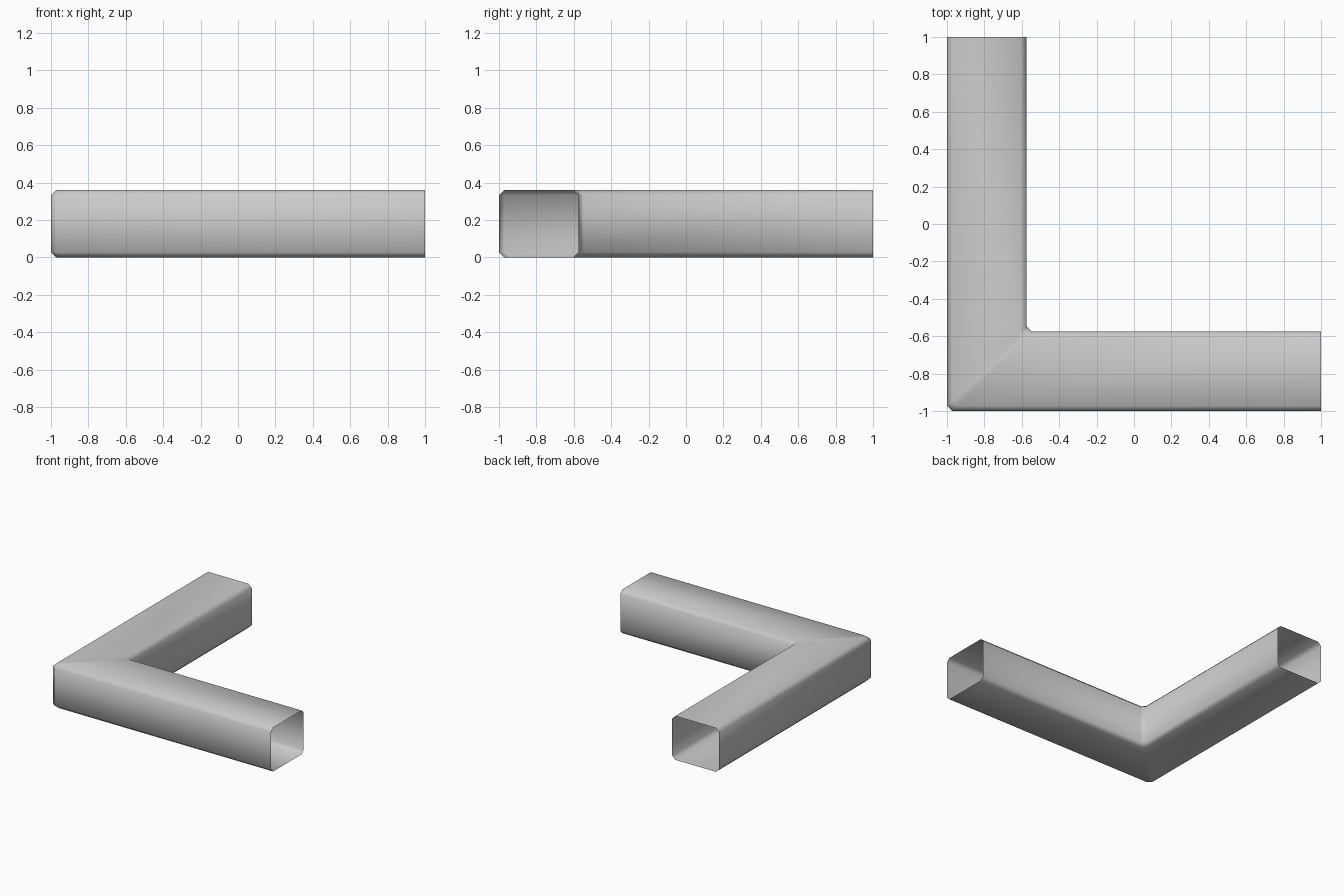
import bpy
import bmesh

cube = bpy.data.objects.get("Cube")
if cube:
    bpy.data.objects.remove(cube, do_unlink=True)

WIDTH, HEIGHT, BEVEL = 0.425, 0.36, 0.028

# Plain grey metal
grey = bpy.data.materials.new("grey metal")
grey.use_nodes = True
colour = (0.6, 0.6, 0.6, 1)
grey.diffuse_color = colour
grey.node_tree.nodes["Principled BSDF"].inputs["Base Color"].default_value = colour

# Cross-section: bevelled rectangle as (distance from outer wall, height)
w, h, b = WIDTH, HEIGHT, BEVEL
profile = [(b, 0), (w - b, 0), (w, b), (w, h - b),
           (w - b, h), (b, h), (0, h - b), (0, b)]

# Stations along the duct: two open ends and the bevelled elbow between them
stations = [
    lambda d: (1, d - 1),
    lambda d: (d - 1 + BEVEL, d - 1),
    lambda d: (d - 1, d - 1 + BEVEL),
    lambda d: (d - 1, 1),
]

# Sweep the section through the stations, leaving both ends open
bm = bmesh.new()
rings = [[bm.verts.new((*place(d), z)) for d, z in profile] for place in stations]
count = len(profile)
for near, far in zip(rings, rings[1:]):
    for i in range(count):
        j = (i + 1) % count
        bm.faces.new((near[i], near[j], far[j], far[i]))
bmesh.ops.recalc_face_normals(bm, faces=bm.faces)

# Make sure the walls face outward: the lowest faces must point down
bottom = min(bm.faces, key=lambda f: f.calc_center_median().z)
if bottom.normal.z > 0:
    bmesh.ops.reverse_faces(bm, faces=bm.faces)
for face in bm.faces:
    face.smooth = True

mesh = bpy.data.meshes.new("elbow_duct")
bm.to_mesh(mesh)
bm.free()
mesh.materials.append(grey)
duct = bpy.data.objects.new("elbow_duct", mesh)
bpy.context.collection.objects.link(duct)
